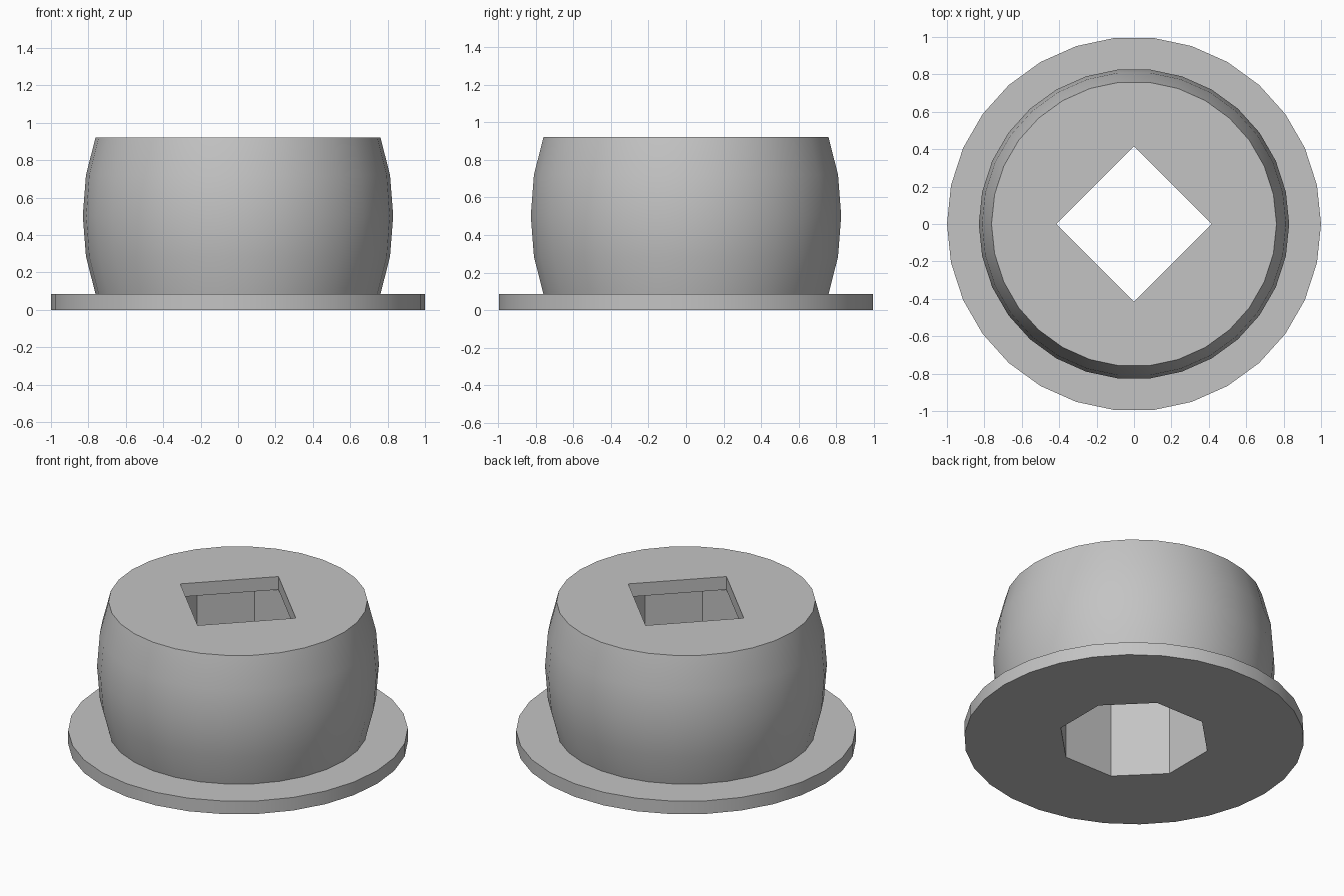
import bpy, bmesh
from math import cos, sin, pi, radians

old = bpy.data.objects.get("Cube")
if old:
    bpy.data.objects.remove(old, do_unlink=True)

grey = bpy.data.materials.new("plain grey")
grey.use_nodes = True
colour = (0.55, 0.55, 0.55, 1)
grey.diffuse_color = colour
grey.node_tree.nodes["Principled BSDF"].inputs["Base Color"].default_value = colour

SIDES = 30
FLANGE_TOP, TOP, LEDGE = 0.085, 0.92, 0.835
OCTAGON = 0.417 / cos(pi / 8)
SQUARE = 0.415

bm = bmesh.new()


def ring(radius, z, sides, turn=0.0):
    """Closed loop of vertices and its edges."""
    verts = [bm.verts.new((radius * cos(turn + 2 * pi * i / sides),
                           radius * sin(turn + 2 * pi * i / sides), z))
             for i in range(sides)]
    edges = [bm.edges.new((verts[i - 1], verts[i])) for i in range(sides)]
    return verts, edges


def wall(a, b):
    """Quads between two loops with equal sides."""
    va, vb = a[0], b[0]
    for i in range(len(va)):
        bm.faces.new((va[i - 1], va[i], vb[i], vb[i - 1]))


def plate(outer, inner, up):
    """Flat face with a hole between two loops."""
    bmesh.ops.triangle_fill(bm, edges=outer[1] + inner[1],
                            use_beauty=True, normal=(0, 0, up))


# Flange and bulging body
profile = [(1, 0), (1, FLANGE_TOP), (0.762, FLANGE_TOP), (0.813, 0.285),
           (0.83, 0.5025), (0.813, 0.72), (0.762, TOP)]
outside = [ring(r, z, SIDES) for r, z in profile]
for lower, upper in zip(outside, outside[1:]):
    wall(lower, upper)

# Octagonal socket from below, square opening through the top
socket_low = ring(OCTAGON, 0, 8, pi / 8)
socket_high = ring(OCTAGON, LEDGE, 8, pi / 8)
square_low = ring(SQUARE, LEDGE, 4)
square_high = ring(SQUARE, TOP, 4)
wall(socket_low, socket_high)
wall(square_low, square_high)

# Underside, inner ledge and top face
plate(outside[0], socket_low, -1)
plate(socket_high, square_low, -1)
plate(outside[-1], square_high, 1)

bmesh.ops.recalc_face_normals(bm, faces=bm.faces[:])
mesh = bpy.data.meshes.new("flanged_plug")
bm.to_mesh(mesh)
bm.free()
mesh.materials.append(grey)

plug = bpy.data.objects.new("flanged_plug", mesh)
bpy.context.collection.objects.link(plug)
bpy.ops.object.select_all(action="DESELECT")
plug.select_set(True)
bpy.context.view_layer.objects.active = plug
bpy.ops.object.shade_smooth_by_angle(angle=radians(30))
